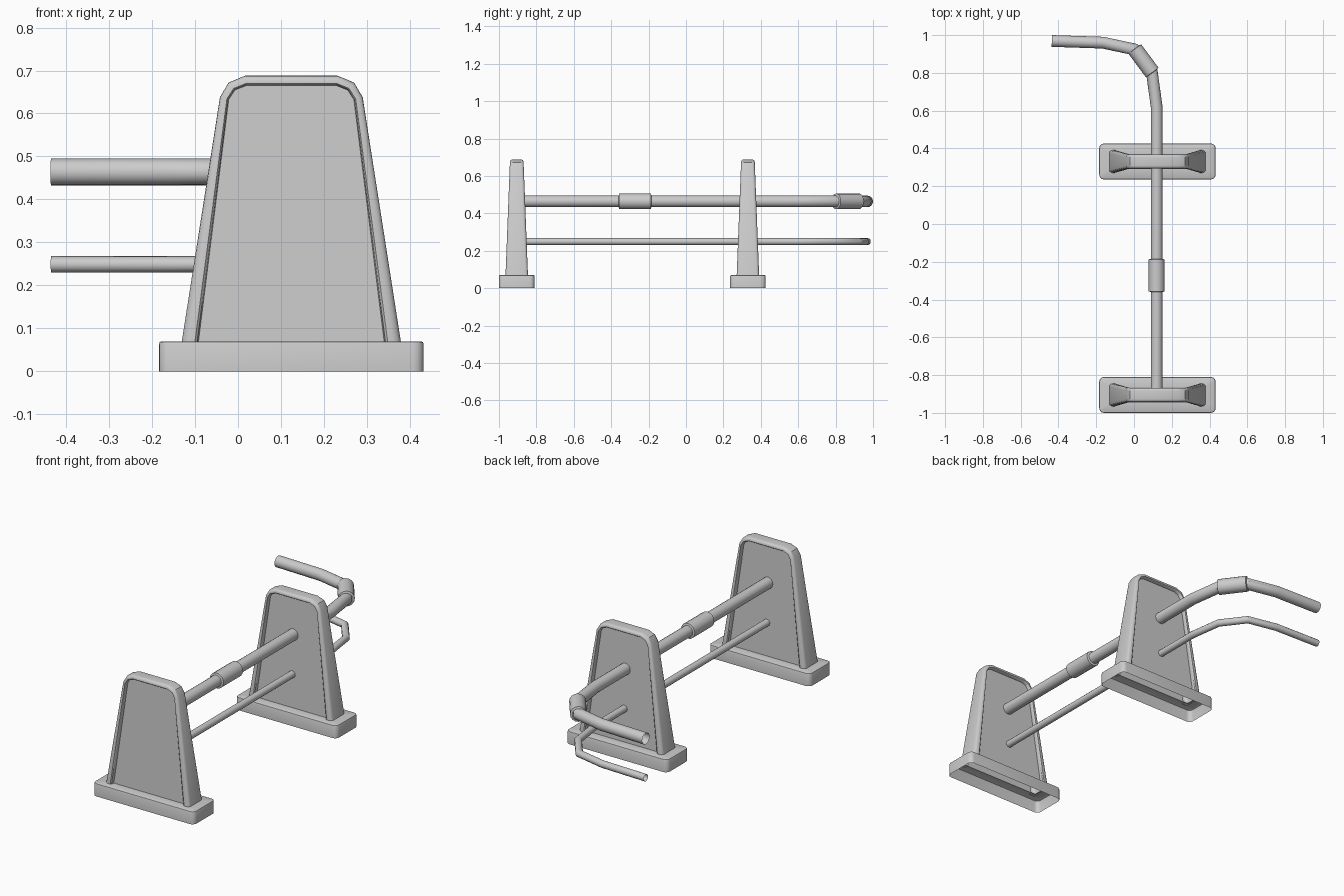
import bpy, bmesh, math
from mathutils import Vector

if "Cube" in bpy.data.objects:
    bpy.data.objects.remove(bpy.data.objects["Cube"])

CX = 0.124           # centre line of the barrier
POSTS = {"front": -0.905, "rear": 0.331}
UP = Vector((0, 0, 1))


def loft(name, rings, closed=True, cap_ends=False):
    """Skin a list of equal-length point rings into one object."""
    bm = bmesh.new()
    rows = [[bm.verts.new(p) for p in ring] for ring in rings]
    n = len(rows[0])
    for a, b in zip(rows, rows[1:]):
        for i in range(n if closed else n - 1):
            j = (i + 1) % n
            bm.faces.new((a[i], a[j], b[j], b[i]))
    if cap_ends:
        bm.faces.new(rows[0])
        bm.faces.new(rows[-1])
    bmesh.ops.recalc_face_normals(bm, faces=bm.faces)
    mesh = bpy.data.meshes.new(name)
    bm.to_mesh(mesh)
    bm.free()
    obj = bpy.data.objects.new(name, mesh)
    bpy.context.collection.objects.link(obj)
    bpy.ops.object.select_all(action='DESELECT')
    obj.select_set(True)
    bpy.context.view_layer.objects.active = obj
    bpy.ops.object.shade_smooth_by_angle(angle=math.radians(35))
    return obj


def tube(name, path, z, radii, sides=16):
    """Sweep a mitred circle along a flat path; radii has one value per point."""
    pts = [Vector((x, y, z)) for x, y in path]
    rings = []
    for i, p in enumerate(pts):
        d_in = (p - pts[max(i - 1, 0)]).normalized()
        d_out = (pts[min(i + 1, len(pts) - 1)] - p).normalized()
        tangent = (d_in + d_out).normalized()
        side = tangent.cross(UP)
        side /= max(tangent.dot(d_in), tangent.dot(d_out))
        rings.append([p + radii[i] * (side * math.cos(a) + UP * math.sin(a))
                      for a in (2 * math.pi * k / sides for k in range(sides))])
    return loft(name, rings)


def sleeve(name, a, b, z, inner, outer):
    a, b = Vector(a), Vector(b)
    step = (b - a).normalized() * 0.003
    tube(name, [a, a + step, b - step, b], z, [inner, outer, outer, inner])


def rounded_rect(cy, hx, hy, r, z, seg=4):
    ring = []
    for q, (sx, sy) in enumerate([(1, 1), (-1, 1), (-1, -1), (1, -1)]):
        for k in range(seg + 1):
            a = math.pi / 2 * (q + k / seg)
            ring.append((CX + sx * (hx - r) + r * math.cos(a),
                         cy + sy * (hy - r) + r * math.sin(a), z))
    return ring


# Half outlines of the upright (distance from centre, height)
OUTER = [(0.255, 0.068), (0.166, 0.638), (0.146, 0.672), (0.107, 0.688)]
INNER = [(0.219, 0.068), (0.147, 0.633), (0.132, 0.656), (0.104, 0.667)]


def upright_ring(cy, inset, depth, sign):
    half = []
    for (xo, zo), (xi, zi) in zip(OUTER, INNER):
        x, z = xo + (xi - xo) * inset, zo + (zi - zo) * inset
        h = 0.06 - 0.024 * (z - 0.068) / 0.62 - depth
        half.append((x, cy + sign * h, z))
    left = [(CX - x, y, z) for x, y, z in half]
    right = [(CX + x, y, z) for x, y, z in reversed(half)]
    return left + right


for label, cy in POSTS.items():
    # Upright with raised rim and recessed panels on both faces
    section = [(1.08, 0.02), (1.0, 0.004), (0.85, 0.0), (0.5, 0.0),
               (0.22, 0.003), (0.06, 0.008), (0.0, 0.015)]
    rings = [upright_ring(cy, i, d, -1) for i, d in section]
    rings += [upright_ring(cy, i, d, 1) for i, d in reversed(section)]
    loft(label + "_upright", rings, closed=False, cap_ends=True)
    # Hollow foot, open underneath, with a slot up into the upright
    loft(label + "_foot", [
        rounded_rect(cy, 0.308, 0.095, 0.025, 0.0),
        rounded_rect(cy, 0.308, 0.095, 0.025, 0.063),
        rounded_rect(cy, 0.306, 0.093, 0.023, 0.068),
        rounded_rect(cy, 0.302, 0.089, 0.020, 0.070),
        rounded_rect(cy, 0.245, 0.040, 0.005, 0.070)])

# Rails: straight run between the uprights, then a bend to the left
BEND = [(0.095, 0.80), (0.0, 0.925)]
PATH = [(0.12, -0.885), (0.12, 0.62)] + BEND + [(-0.165, 0.96), (-0.435, 0.969)]
tube("upper_rail", PATH, 0.464, [0.031] * len(PATH))
tube("lower_rail", PATH, 0.249, [0.019] * len(PATH), 12)

# Coupling sleeves on the upper rail
sleeve("straight_sleeve", (0.12, -0.36), (0.12, -0.185), 0.464, 0.031, 0.042)
sleeve("bend_sleeve", (0.098, 0.80), (0.003, 0.928), 0.464, 0.031, 0.042)
